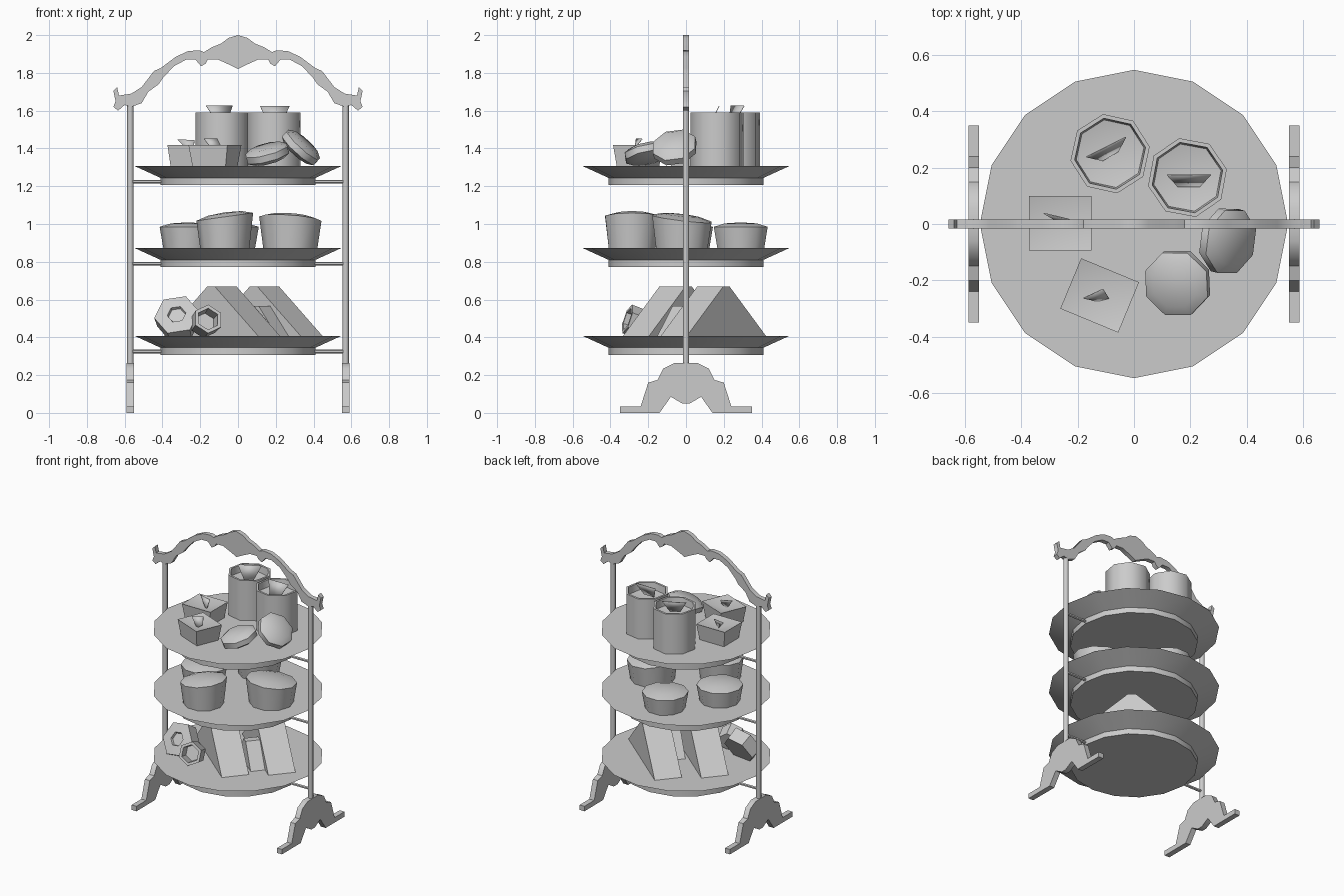
import bpy, bmesh, math
from mathutils import Matrix, Vector

if "Cube" in bpy.data.objects:
    bpy.data.objects.remove(bpy.data.objects["Cube"])

GREY = bpy.data.materials.new("plain_grey")
GREY.diffuse_color = (0.6, 0.6, 0.6, 1)
GREY.use_nodes = True
GREY.node_tree.nodes["Principled BSDF"].inputs["Base Color"].default_value = GREY.diffuse_color


def finish(name, bm, matrix=None, angle=40):
    """Turn a bmesh into a named object, smooth below the given angle."""
    if matrix:
        bm.transform(matrix)
    bmesh.ops.recalc_face_normals(bm, faces=bm.faces)
    me = bpy.data.meshes.new(name)
    bm.to_mesh(me)
    bm.free()
    ob = bpy.data.objects.new(name, me)
    bpy.context.collection.objects.link(ob)
    me.materials.append(GREY)
    bpy.ops.object.select_all(action='DESELECT')
    ob.select_set(True)
    bpy.context.view_layer.objects.active = ob
    bpy.ops.object.shade_smooth_by_angle(angle=math.radians(angle))
    return ob


def place(x, y, z, rx=0, ry=0, rz=0):
    m = Matrix.Translation((x, y, z))
    for a, ax in ((rz, 'Z'), (ry, 'Y'), (rx, 'X')):
        m = m @ Matrix.Rotation(math.radians(a), 4, ax)
    return m


def lathe(name, profile, sides, matrix, turn=0, tilt=(0, 0), angle=50):
    """Stack rings of (radius, z); radius 0 is a tip. tilt slants the rings above z = 0."""
    bm = bmesh.new()
    prev = None
    for r, z in profile:
        if r == 0:
            ring = [bm.verts.new((0, 0, z))]
        else:
            ring = []
            for i in range(sides):
                a = math.radians(turn) + math.tau * i / sides
                x, y = r * math.cos(a), r * math.sin(a)
                dz = x * tilt[0] + y * tilt[1] if z > 0 else 0
                ring.append(bm.verts.new((x, y, z + dz)))
        if prev is None:
            if r:
                bm.faces.new(ring)
        else:
            for i in range(sides):
                j = (i + 1) % sides
                if len(ring) == 1:
                    bm.faces.new((prev[i], prev[j], ring[0]))
                elif len(prev) == 1:
                    bm.faces.new((prev[0], ring[j], ring[i]))
                else:
                    bm.faces.new((prev[i], prev[j], ring[j], ring[i]))
        prev = ring
    if len(prev) > 1:
        bm.faces.new(prev)
    return finish(name, bm, matrix, angle)


def prism(name, outline, depth, matrix, angle=40):
    """Extrude an outline in local XZ along Y, centred."""
    bm = bmesh.new()
    f = bm.faces.new([bm.verts.new((x, -depth / 2, z)) for x, z in outline])
    ext = bmesh.ops.extrude_face_region(bm, geom=[f])
    vs = [v for v in ext['geom'] if isinstance(v, bmesh.types.BMVert)]
    bmesh.ops.translate(bm, verts=vs, vec=(0, depth, 0))
    return finish(name, bm, matrix, angle)


def garnish(name, pts):
    """Thin leaf sticking out of a pot."""
    bm = bmesh.new()
    bm.faces.new([bm.verts.new(p) for p in pts])
    ob = finish(name, bm)
    mod = ob.modifiers.new("thickness", 'SOLIDIFY')
    mod.thickness = 0.004


# Plates and the rods that carry them
TIERS = (0.307, 0.772, 1.206)
for n, z in enumerate(TIERS):
    lathe(f"plate_{n}", [(0.41, 0), (0.41, 0.038), (0.548, 0.101)], 16, place(0, 0, z), angle=35)
    for s in (-1, 1):
        lathe(f"plate_rod_{n}", [(0.01, -0.08), (0.01, 0.08)], 6, place(s * 0.485, 0, z + 0.018, ry=90))

# Posts and feet
half_foot = [(-0.02, 0.05), (-0.08, 0.085), (-0.14, 0), (-0.35, 0), (-0.35, 0.035), (-0.24, 0.035),
             (-0.2, 0.16), (-0.15, 0.175), (-0.12, 0.235), (-0.06, 0.265)]
foot = half_foot + [(-x, z) for x, z in reversed(half_foot)]
for s in (-1, 1):
    lathe("post", [(0.017, 0), (0.017, 1.4)], 8, place(s * 0.57, 0, 0.25))
    prism("foot", foot, 0.038, place(s * 0.57, 0, 0, rz=90))

# Carved carrying handle
half_handle = [(0.05, 1.985), (0.09, 1.955), (0.14, 1.935), (0.18, 1.91), (0.206, 1.92), (0.265, 1.915),
               (0.33, 1.885), (0.41, 1.825), (0.445, 1.81), (0.51, 1.725), (0.565, 1.69), (0.63, 1.68),
               (0.64, 1.725), (0.66, 1.705), (0.648, 1.65), (0.66, 1.62), (0.635, 1.6), (0.6, 1.63),
               (0.565, 1.62), (0.51, 1.64), (0.475, 1.7), (0.42, 1.74), (0.4, 1.77), (0.34, 1.835),
               (0.275, 1.87), (0.225, 1.87), (0.195, 1.835), (0.17, 1.85), (0.16, 1.87), (0.105, 1.87), (0.05, 1.845)]
handle = [(0, 2.0)] + half_handle + [(0, 1.82)] + [(-x, z) for x, z in reversed(half_handle)]
prism("handle", handle, 0.032, place(0, 0, 0))

# Top tier: tall pots, square pots, leaves and round biscuits
TOP = 1.307
for x, y, t in ((-0.085, 0.25, 10), (0.19, 0.165, 12)):
    lathe("tall_pot", [(0.143, 0), (0.143, 0.283), (0.128, 0.283), (0.122, 0.235), (0, 0.21)], 8,
          place(x, y, TOP), turn=t)
for x, y, t in ((-0.262, 0.003, 0), (-0.122, -0.254, -22.5)):
    m = place(x, y, TOP, rz=t) @ Matrix.Diagonal((1.15, 1, 1, 1))
    lathe("square_pot", [(0.117, 0), (0.137, 0.111), (0, 0.075)], 4, m, turn=45)
garnish("tall_leaf", [(-0.17, 0.24, 1.625), (-0.03, 0.31, 1.625), (-0.057, 0.26, 1.54), (-0.113, 0.227, 1.54)])
garnish("tall_leaf", [(0.117, 0.173, 1.625), (0.273, 0.173, 1.625), (0.234, 0.131, 1.54), (0.156, 0.131, 1.54)])
garnish("small_leaf", [(-0.32, 0.04, 1.447), (-0.23, 0.018, 1.443), (-0.235, -0.01, 1.39), (-0.262, 0.01, 1.385)])
garnish("small_leaf", [(-0.18, -0.262, 1.45), (-0.11, -0.23, 1.45), (-0.09, -0.262, 1.41), (-0.13, -0.272, 1.38)])
biscuit = [(0.085, -0.04), (0.122, -0.018), (0.122, 0.018), (0.085, 0.04)]
lathe("biscuit_flat", biscuit, 8, place(0.155, -0.21, 1.372, rx=12, ry=-15), turn=22)
lathe("biscuit_leaning", biscuit, 8, place(0.333, -0.06, 1.405, rx=10, ry=42), turn=22)

# Middle tier: cupcakes with slightly slanted tops
MID = 0.873
for x, y, r, h, tilt in ((-0.07, -0.285, 0.15, 0.165, (0.14, 0)), (0.277, -0.022, 0.165, 0.155, (-0.07, -0.12)),
                         (-0.04, 0.29, 0.15, 0.112, (0, 0)), (-0.265, 0.0, 0.15, 0.112, (0, 0))):
    lathe("cupcake", [(r * 0.87, 0), (r, h), (r * 0.6, h + 0.018), (0, h + 0.024)], 10, place(x, y, MID), tilt=tilt)

# Bottom tier: standing wedge sandwiches
LOW = 0.408
for name, x, y, half, h, depth in (("sandwich", -0.085, -0.055, 0.325, 0.262, 0.18),
                                   ("sandwich", 0.14, 0.145, 0.325, 0.262, 0.18),
                                   ("small_sandwich", 0.145, 0.01, 0.15, 0.157, 0.17)):
    prism(name, [(-half, 0), (half, 0), (0.025, h), (-0.025, h)], depth, place(x, y, LOW, rz=140))

# Bottom tier: six-sided rolls, one plain and one hollow
lathe("roll", [(0.115, -0.05), (0.12, 0.04), (0.05, 0.045), (0.045, 0.03)], 6,
      place(-0.32, -0.18, 0.5, rx=60, rz=-8), turn=10)
lathe("hollow_roll", [(0.075, -0.05), (0.08, 0.05), (0.06, 0.05), (0.055, -0.02)], 6,
      place(-0.17, -0.265, 0.482, rx=72, rz=15), turn=25)
